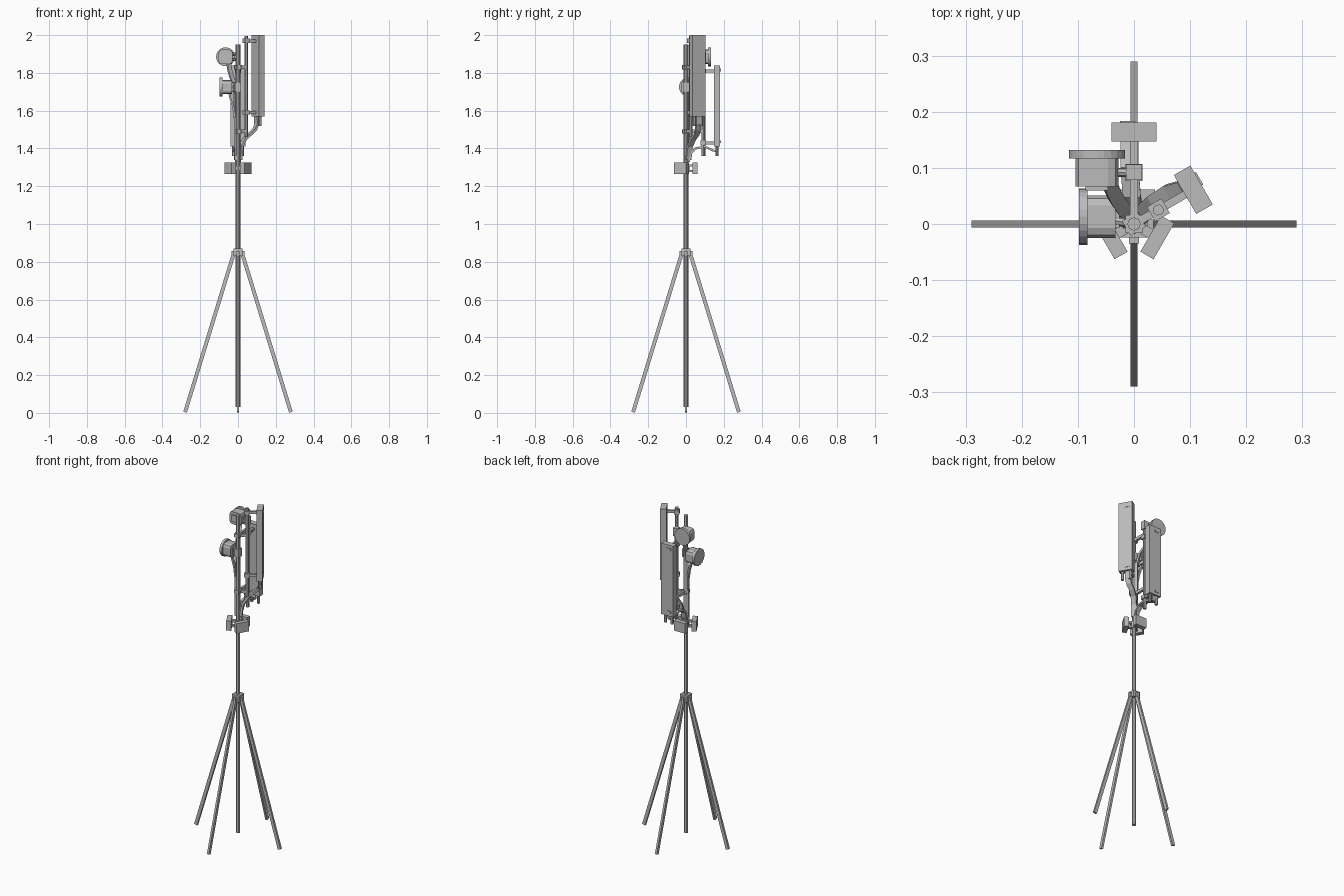
import bpy, bmesh, math
from mathutils import Vector, Matrix

if "Cube" in bpy.data.objects:
    bpy.data.objects.remove(bpy.data.objects["Cube"], do_unlink=True)

grey = bpy.data.materials.new("galvanised_grey")
grey.use_nodes = True
grey.diffuse_color = (0.5, 0.5, 0.5, 1)
grey.node_tree.nodes["Principled BSDF"].inputs["Base Color"].default_value = (0.5, 0.5, 0.5, 1)


def finish(name, bm, matrix=Matrix()):
    bmesh.ops.recalc_face_normals(bm, faces=bm.faces)
    mesh = bpy.data.meshes.new(name)
    bm.to_mesh(mesh)
    bm.free()
    mesh.materials.append(grey)
    ob = bpy.data.objects.new(name, mesh)
    ob.matrix_world = matrix
    bpy.context.collection.objects.link(ob)
    return ob


def box(name, centre, size, frame=Matrix(), bevel=0):
    bm = bmesh.new()
    bmesh.ops.create_cube(bm, size=1)
    bmesh.ops.scale(bm, vec=size, verts=bm.verts)
    if bevel:  # chamfer the edges running along local x
        edges = [e for e in bm.edges if abs(e.verts[0].co.x - e.verts[1].co.x) > 1e-5]
        bmesh.ops.bevel(bm, geom=edges, offset=bevel, segments=2, profile=0.5, affect='EDGES')
    return finish(name, bm, frame @ Matrix.Translation(centre))


def rod(name, start, end, radius, sides=8, frame=Matrix()):
    a, b = Vector(start), Vector(end)
    bm = bmesh.new()
    bmesh.ops.create_cone(bm, cap_ends=True, segments=sides, radius1=radius,
                          radius2=radius, depth=(b - a).length)
    turn = (b - a).to_track_quat('Z', 'Y').to_matrix().to_4x4()
    return finish(name, bm, frame @ Matrix.Translation((a + b) / 2) @ turn)


def ribbon(name, points, side, width, thick, frame=Matrix()):
    """Sweep a rectangle along points, keeping its wide side along one direction."""
    pts = [Vector(p) for p in points]
    side = Vector(side).normalized()
    bm = bmesh.new()
    rings = []
    for i, p in enumerate(pts):
        tangent = pts[min(i + 1, len(pts) - 1)] - pts[max(i - 1, 0)]
        normal = tangent.cross(side).normalized() * thick / 2
        s = side * width / 2
        rings.append([bm.verts.new(p + v) for v in (s + normal, normal - s, -s - normal, s - normal)])
    for r, q in zip(rings, rings[1:]):
        for k in range(4):
            bm.faces.new((r[k], r[k - 1], q[k - 1], q[k]))
    bm.faces.new(rings[0])
    bm.faces.new(rings[-1])
    return finish(name, bm, frame)


def turned(degrees):
    return Matrix.Rotation(math.radians(degrees), 4, 'Z')


# Mast and collar
rod("mast", (0, 0, 0.03), (0, 0, 1.95), 0.012)
box("leg_collar", (0, 0, 0.85), (0.048, 0.048, 0.04))

# Four splayed legs with lugs
for i, side in enumerate(("left", "back", "right", "front")):
    frame = turned(90 * i)
    ribbon(side + "_leg", [(0.022, 0, 0.845), (0.28, 0, 0.004)], (0, 1, 0), 0.012, 0.02, frame)
    box(side + "_leg_lug", (0.025, 0, 0.845), (0.02, 0.018, 0.026), frame)

# Three radio units clamped around the mast
rod("radio_clamp", (0, 0, 1.275), (0, 0, 1.315), 0.018)
for angle, side in ((-30, "left"), (90, "back"), (210, "right")):
    frame = turned(angle)
    box(side + "_radio_unit", (0.048, 0, 1.295), (0.027, 0.074, 0.06), frame)
    for z in (1.28, 1.31):
        box(side + "_radio_bracket", (0.024, 0, z), (0.03, 0.018, 0.012), frame)


# Panel antennas on their own pipes
def panel(side, angle, pipe, low):
    frame = turned(angle)
    face = pipe + 0.072
    box(side + "_panel", (face, 0, low + 0.215), (0.034, 0.08, 0.43), frame)
    rod(side + "_panel_pipe", (pipe, 0, low - 0.05 * (angle == 90) - 0.11 * (angle != 90)),
        (pipe, 0, low + (0.5 if angle == 90 else 0.425)), 0.01, 8, frame)
    for z in (low + 0.02, low + 0.4):
        box(side + "_panel_bracket", (pipe + 0.03, 0, z), (0.06, 0.014, 0.016), frame)
        box(side + "_panel_clamp", (pipe, 0, z), (0.03, 0.03, 0.022), frame)
        box(side + "_panel_label", (face + 0.018, 0.012, z + 0.005), (0.004, 0.026, 0.014), frame)
    for y in (-0.022, 0.022):
        rod(side + "_panel_connector", (face, y, low - 0.05), (face, y, low), 0.009, 8, frame)
    # Struts joining the pipe to the mast
    for z in (1.49, 1.83):
        box(side + "_pipe_strut", (pipe / 2, 0, z), (pipe, 0.014, 0.018), frame)
        box(side + "_mast_clamp", (0, 0, z), (0.032, 0.03, 0.022), frame)


panel("left", 30, 0.05, 1.57)
panel("back", 90, 0.092, 1.41)


# Dish antennas: local +x is the facing direction
def dish(name, centre, angle):
    frame = Matrix.Translation(centre) @ turned(angle)
    box(name + "_housing", (-0.025, 0, 0), (0.05, 0.076, 0.076), frame, 0.018)
    rod(name + "_rim", (0, 0, 0), (0.015, 0, 0), 0.05, 24, frame)
    box(name + "_back_plate", (-0.053, 0, 0), (0.008, 0.04, 0.04), frame)


dish("upper_dish", (-0.066, 0.117, 1.885), 90)
dish("lower_dish", (-0.083, 0.013, 1.725), 180)
for z in (1.87, 1.9):
    rod("upper_dish_bracket", (-0.035, 0.092, z), (0, 0.092, z), 0.008)
box("upper_dish_clamp", (0, 0.092, 1.885), (0.028, 0.028, 0.05))
for z in (1.71, 1.74):
    rod("lower_dish_bracket", (-0.035, 0.006, z), (0, 0, z), 0.008)
box("lower_dish_clamp", (0, 0, 1.725), (0.03, 0.03, 0.05))

# Flat cable bundles running to the mast
ribbon("left_panel_cable", [(0.1, 0.066, 1.57), (0.1, 0.066, 1.53), (0.088, 0.063, 1.5),
                            (0.062, 0.056, 1.475), (0.035, 0.038, 1.45),
                            (0.016, 0.02, 1.41), (0.01, 0.012, 1.34)], (-0.5, 0.866, 0), 0.03, 0.013)
ribbon("back_panel_cable", [(-0.008, 0.165, 1.41), (-0.008, 0.16, 1.385), (-0.008, 0.14, 1.39),
                            (-0.008, 0.1, 1.41), (-0.004, 0.05, 1.4),
                            (0, 0.022, 1.37), (0, 0.014, 1.33)], (1, 0, 0), 0.032, 0.012)
ribbon("upper_dish_cable", [(-0.048, 0.085, 1.85), (-0.045, 0.075, 1.82), (-0.034, 0.05, 1.78),
                            (-0.018, 0.026, 1.74), (-0.01, 0.014, 1.68),
                            (-0.008, 0.012, 1.34)], (0.77, 0.64, 0), 0.026, 0.01)
ribbon("lower_dish_cable", [(-0.045, 0.01, 1.69), (-0.042, 0.01, 1.67), (-0.028, 0.008, 1.63),
                            (-0.017, 0.004, 1.57), (-0.014, 0, 1.34)], (0, 1, 0), 0.016, 0.01)
